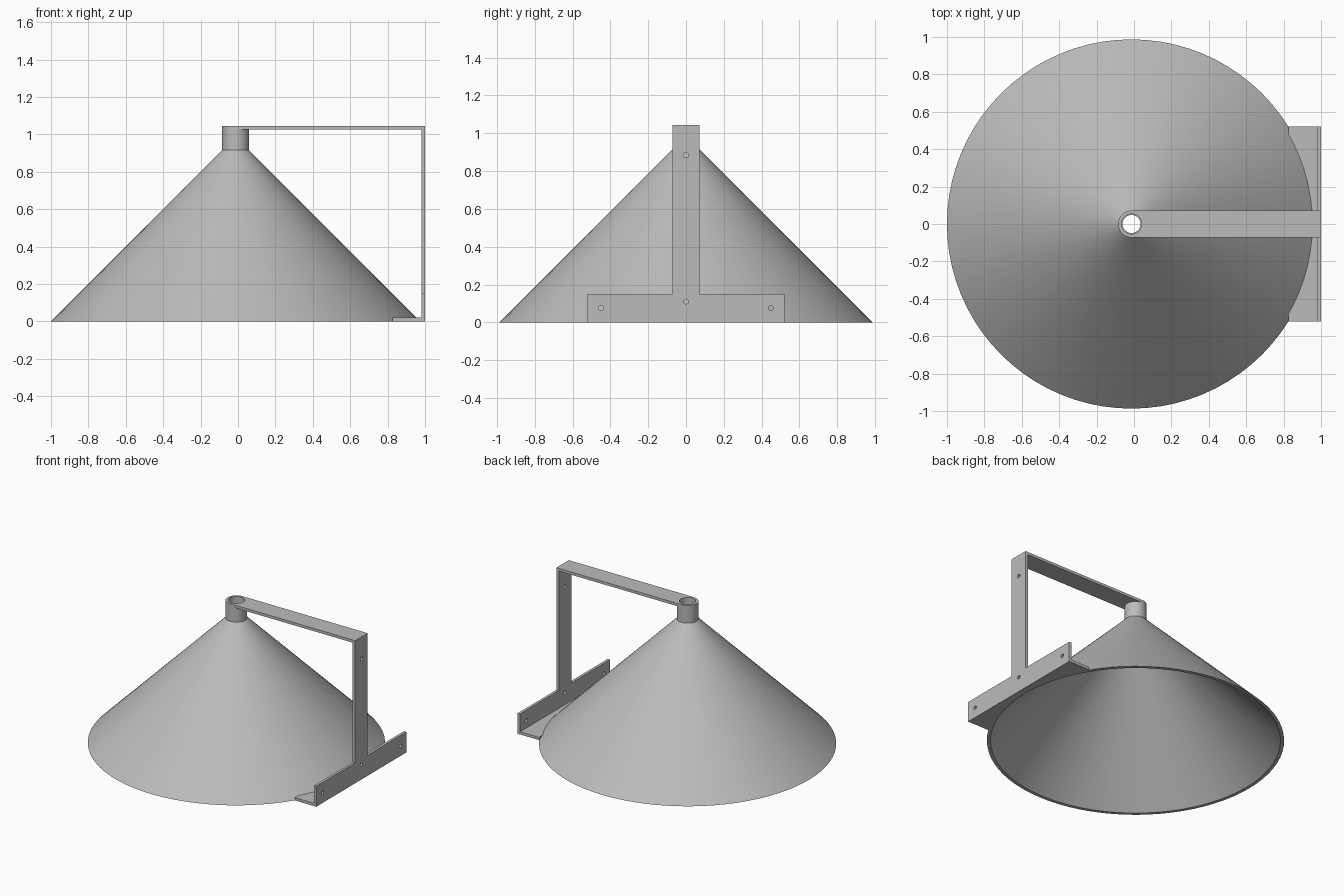
import bpy, bmesh
from math import pi, sin, cos
from mathutils import Matrix, Vector

default = bpy.data.objects.get("Cube")
if default:
    bpy.data.objects.remove(default, do_unlink=True)

CX = -0.013              # axis of the cone and collar
BASE_R, NECK_R, BORE_R = 0.987, 0.072, 0.054
NECK_Z, TOP_Z = 0.915, 1.045
T = 0.02                 # sheet thickness
HALF_FOOT = 0.522

steel = bpy.data.materials.new("light_grey_steel")
steel.use_nodes = True
grey = (0.5, 0.5, 0.5, 1)
steel.diffuse_color = grey
steel.node_tree.nodes["Principled BSDF"].inputs["Base Color"].default_value = grey


def finish(name, bm):
    bmesh.ops.recalc_face_normals(bm, faces=bm.faces)
    mesh = bpy.data.meshes.new(name)
    bm.to_mesh(mesh)
    bm.free()
    obj = bpy.data.objects.new(name, mesh)
    bpy.context.collection.objects.link(obj)
    mesh.materials.append(steel)
    return obj


def revolve(name, profile, steps=80):
    """Spin a closed (radius, z) profile about the cone axis."""
    bm = bmesh.new()
    rings = []
    for i in range(steps):
        a = 2 * pi * i / steps
        rings.append([bm.verts.new((CX + r * cos(a), r * sin(a), z)) for r, z in profile])
    n = len(profile)
    for i in range(steps):
        a, b = rings[i], rings[(i + 1) % steps]
        for j in range(n):
            k = (j + 1) % n
            bm.faces.new((a[j], b[j], b[k], a[k]))
    obj = finish(name, bm)
    bpy.ops.object.select_all(action="DESELECT")
    obj.select_set(True)
    bpy.context.view_layer.objects.active = obj
    bpy.ops.object.shade_smooth_by_angle(angle=pi / 6)
    return obj


def extrude(name, points, offset):
    """Extrude a flat outline by an offset vector."""
    bm = bmesh.new()
    face = bm.faces.new([bm.verts.new(p) for p in points])
    new = bmesh.ops.extrude_face_region(bm, geom=[face])["geom"]
    verts = [v for v in new if isinstance(v, bmesh.types.BMVert)]
    bmesh.ops.translate(bm, vec=Vector(offset), verts=verts)
    return finish(name, bm)


def cutter(name, r1, r2, depth, matrix, steps=24):
    bm = bmesh.new()
    bmesh.ops.create_cone(bm, cap_ends=True, segments=steps, radius1=r1,
                          radius2=r2, depth=depth, matrix=matrix)
    obj = finish(name, bm)
    obj.hide_render = True
    obj.hide_viewport = True
    obj.display_type = "WIRE"
    return obj


def cut(obj, tool):
    mod = obj.modifiers.new(tool.name, "BOOLEAN")
    mod.operation = "DIFFERENCE"
    mod.solver = "EXACT"
    mod.object = tool


# Open sheet cone and the collar standing on it
revolve("cone_shell", [(BASE_R, 0), (NECK_R, NECK_Z),
                       (NECK_R - 0.024, NECK_Z), (BASE_R - 0.024, 0)])
revolve("collar", [(NECK_R, NECK_Z), (NECK_R, TOP_Z),
                   (BORE_R, TOP_Z), (BORE_R, NECK_Z)])

# Arm: flat bar with a rounded end that wraps the collar
outline = [(1, -NECK_R, TOP_Z - T), (1, NECK_R, TOP_Z - T)]
for i in range(33):
    a = pi / 2 + pi * i / 32
    outline.append((CX + NECK_R * cos(a), NECK_R * sin(a), TOP_Z - T))
arm = extrude("arm", outline, (0, 0, T))
cut(arm, cutter("bore_cutter", BORE_R, BORE_R, 0.2,
                Matrix.Translation((CX, 0, TOP_Z)), 80))

# Upright and foot plate share one inverted T outline
half = [(HALF_FOOT, 0), (HALF_FOOT, 0.15), (NECK_R, 0.15), (NECK_R, TOP_Z - T)]
tee = half + [(-y, z) for y, z in reversed(half)]
upright = extrude("upright", [(1 - T, y, z) for y, z in tee], (T, 0, 0))

# Screw holes
for i, (y, z) in enumerate([(-0.45, 0.075), (0.45, 0.075), (0, 0.11), (0, 0.885)]):
    place = Matrix.Translation((1 - T / 2, y, z)) @ Matrix.Rotation(pi / 2, 4, "Y")
    cut(upright, cutter(f"screw_hole_cutter_{i + 1}", 0.013, 0.013, 0.1, place))

# Ledge under the cone's edge, trimmed to the cone
ledge = extrude("foot_ledge", [(0.826, -HALF_FOOT, 0), (1 - T, -HALF_FOOT, 0),
                               (1 - T, HALF_FOOT, 0), (0.826, HALF_FOOT, 0)], (0, 0, T))
cut(ledge, cutter("cone_cutter", BASE_R + 0.04, BASE_R - 0.06, 0.1,
                  Matrix.Translation((CX, 0, 0)), 80))
